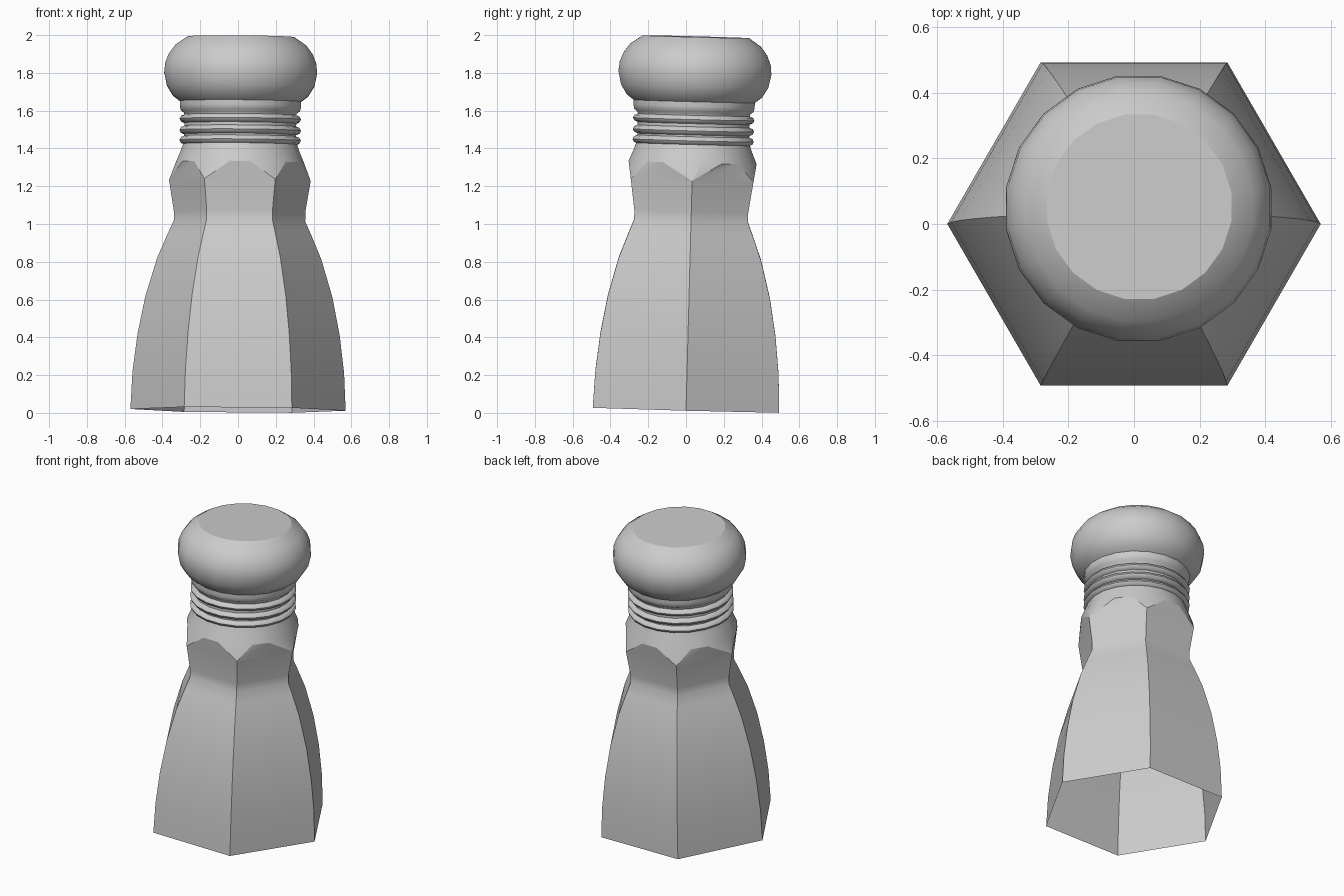
import bpy
import bmesh
import math
from mathutils import Vector

cube = bpy.data.objects.get("Cube")
if cube:
    bpy.data.objects.remove(cube, do_unlink=True)

grey = bpy.data.materials.new("plain grey")
grey.use_nodes = True
COLOUR = (0.6, 0.6, 0.6, 1)
grey.diffuse_color = COLOUR
grey.node_tree.nodes["Principled BSDF"].inputs["Base Color"].default_value = COLOUR

# The whole piece leans slightly to the back
AXIS = Vector((0.008, 0.0266, 1))
LEAN = Vector((0, 0, 1)).rotation_difference(AXIS)
BASE = Vector((0, 0, 0.016))
SIDES = 20


def ring(bm, radius, z, count):
    offset = math.pi / SIDES if count == SIDES else 0
    verts = []
    for i in range(count):
        a = math.tau * i / count + offset
        verts.append(bm.verts.new((radius * math.cos(a), radius * math.sin(a), z)))
    return verts


def skin(bm, low, high):
    n = len(low)
    for i in range(n):
        j = (i + 1) % n
        bm.faces.new((low[i], low[j], high[j], high[i]))


def lathe(bm, profile, count, start=None):
    last = start
    for radius, z in profile:
        new = ring(bm, radius, z, count)
        if last:
            skin(bm, last, new)
        last = new
    return last


def finish(bm, name, angle):
    mesh = bpy.data.meshes.new(name)
    bm.to_mesh(mesh)
    bm.free()
    mesh.materials.append(grey)
    obj = bpy.data.objects.new(name, mesh)
    bpy.context.collection.objects.link(obj)
    obj.location = BASE
    obj.rotation_mode = 'QUATERNION'
    obj.rotation_quaternion = LEAN
    bpy.ops.object.select_all(action='DESELECT')
    obj.select_set(True)
    bpy.context.view_layer.objects.active = obj
    bpy.ops.object.shade_smooth_by_angle(angle=math.radians(angle))


# Six-sided body, open underneath
HEX_TOP = (0.375, 1.215)
bm = bmesh.new()
lathe(bm, [(0.57, 0), (0.56, 0.2), (0.535, 0.4), (0.495, 0.6), (0.435, 0.8),
           (0.38, 0.93), (0.348, 1.0), (0.348, 1.05), HEX_TOP], 6)
finish(bm, "hex_body", 40)

# Shoulder: faceted triangles from the hexagon to the round neck
bm = bmesh.new()
corners = ring(bm, *HEX_TOP, 6)
rim = ring(bm, 0.343, 1.31, SIDES)
nearest = [round((i + 0.5) * 6 / SIDES) % 6 for i in range(SIDES)]
for i in range(SIDES):
    j = (i + 1) % SIDES
    a, b = nearest[i], nearest[j]
    bm.faces.new((corners[a], rim[j], rim[i]))
    if a != b:
        bm.faces.new((corners[a], corners[b], rim[j]))
lathe(bm, [(0.318, 1.37), (0.3, 1.42)], SIDES, rim)
finish(bm, "shoulder", 20)

# Neck with rounded ribs
bm = bmesh.new()
profile = [(0.3, 1.41)]
for z in (1.427, 1.48, 1.54):
    profile += [(0.3, z - 0.022), (0.318, z - 0.014), (0.325, z),
                (0.318, z + 0.014), (0.3, z + 0.022)]
profile += [(0.302, 1.572), (0.32, 1.586), (0.325, 1.61), (0.325, 1.636)]
lathe(bm, profile, SIDES)
finish(bm, "ribbed_neck", 45)

# Round head with a flat top
bm = bmesh.new()
top = lathe(bm, [(0.325, 1.634), (0.362, 1.662), (0.395, 1.715), (0.41, 1.785),
                 (0.405, 1.835), (0.385, 1.885), (0.35, 1.932), (0.285, 1.976)], SIDES)
bm.faces.new(top)
finish(bm, "round_head", 32)
